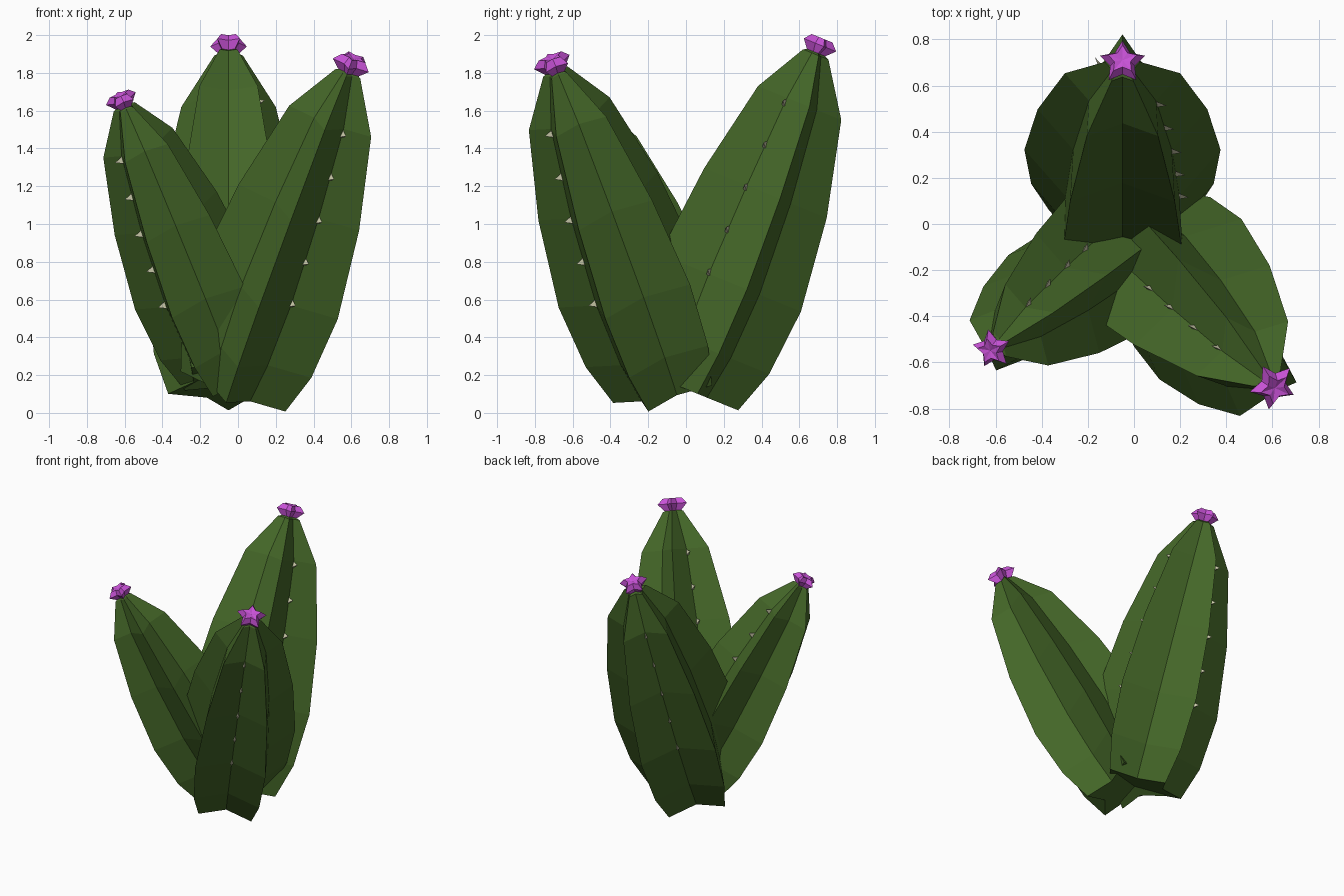
import bpy, bmesh, math
from mathutils import Vector

if "Cube" in bpy.data.objects:
    bpy.data.objects.remove(bpy.data.objects["Cube"])


def material(name, rgb):
    m = bpy.data.materials.new(name)
    m.diffuse_color = (*rgb, 1)
    m.use_nodes = True
    m.node_tree.nodes["Principled BSDF"].inputs["Base Color"].default_value = m.diffuse_color
    return m


GREEN = material("cactus green", (0.058, 0.135, 0.021))
PINK = material("flower magenta", (0.58, 0.085, 0.68))
CREAM = material("thorn cream", (0.62, 0.62, 0.42))

# (distance along the stem, rib radius)
STEM = [(0, .336), (.24, .416), (.61, .447), (1.12, .387), (1.63, .263), (1.90, .08)]
FLOWER = [(-.04, .058), (.005, .102), (.042, .066)]


def profile_at(t):
    for (t0, r0), (t1, r1) in zip(STEM, STEM[1:]):
        if t <= t1:
            return r0 + (r1 - r0) * (t - t0) / (t1 - t0)


def finish(bm, name, mat):
    bmesh.ops.recalc_face_normals(bm, faces=bm.faces)
    me = bpy.data.meshes.new(name)
    bm.to_mesh(me)
    bm.free()
    me.materials.append(mat)
    bpy.context.collection.objects.link(bpy.data.objects.new(name, me))


def star_loft(name, mat, rings, valley, place, spin, tip):
    """Stack of five-pointed star rings, flat below and peaked above."""
    bm = bmesh.new()
    loops = []
    for t, r in rings:
        loops.append([bm.verts.new(place(t, r * (valley if k % 2 else 1), spin + 36 * k))
                      for k in range(10)])
    for a, b in zip(loops, loops[1:]):
        for k in range(10):
            n = (k + 1) % 10
            bm.faces.new((a[k], a[n], b[n], b[k]))
    for loop, t in ((loops[0], rings[0][0]), (loops[-1], tip)):
        c = bm.verts.new(place(t, 0, 0))
        for k in range(10):
            bm.faces.new((loop[k], loop[(k + 1) % 10], c))
    finish(bm, name, mat)


def thorns(name, place, ls, rs, angles):
    """Rows of tiny three-sided spikes along the grooves."""
    bm = bmesh.new()
    for ang in angles:
        for i in range(5):
            t = .62 + .245 * i
            r = profile_at(t) * .58 * rs
            t *= ls
            base = [bm.verts.new(place(t + dt, r - .015, ang + da / max(r, .05)))
                    for dt, da in ((-.028, -.9), (-.028, .9), (.025, 0))]
            top = bm.verts.new(place(t + .01, r + .045, ang))
            for k in range(3):
                bm.faces.new((base[k], base[(k + 1) % 3], top))
            bm.faces.new(base)
    finish(bm, name, CREAM)


def cactus(label, base, tip, ls, rs, fs, spin, rows):
    base, tip = Vector(base), Vector(tip)
    axis = (tip - base).normalized()
    side = Vector((0, 0, 1)).cross(axis).normalized()
    lean = side.cross(axis)

    # angle 0 points along the lean direction, counter-clockwise from above
    def place(t, r, deg):
        a = math.radians(deg)
        return base + axis * t + lean * (r * math.cos(a)) + side * (r * math.sin(a))

    top = 1.95 * ls

    def place_flower(t, r, deg):
        return place(top + t, r, deg)

    star_loft(label + "_stem", GREEN, [(t * ls, r * rs) for t, r in STEM],
              .58, place, spin, 1.93 * ls)
    star_loft(label + "_flower", PINK, [(t * fs, r * fs) for t, r in FLOWER],
              .55, place_flower, spin, .03 * fs)
    thorns(label + "_thorns", place, ls, rs, rows)


# lean x axis must point outward: side x axis gives the outward downhill direction
cactus("back", (-.05, -.035, .14), (-.05, .70, 1.95), 1.0, 1.0, 1.0, 0, (-108, 36))
cactus("right_front", (-.01, -.09, .14), (.585, -.685, 1.80), .98, .93, 1.05, 20, (-16, -160))
cactus("left_front", (-.03, -.06, .20), (-.60, -.53, 1.62), .84, .80, .88, 23, (-13, -157))
